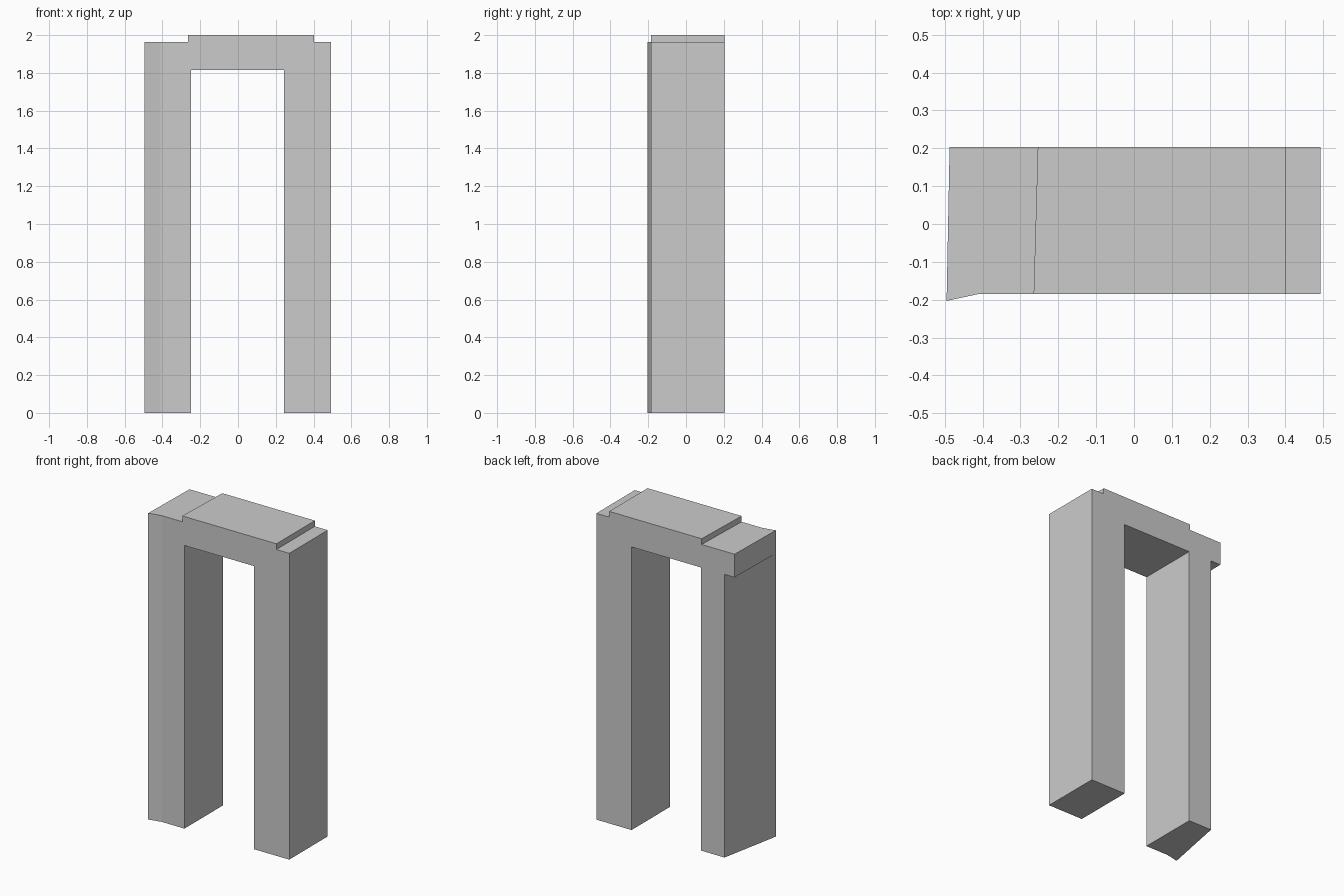
import bpy
import bmesh

cube = bpy.data.objects.get("Cube")
if cube:
    bpy.data.objects.remove(cube, do_unlink=True)

# One plain grey stone colour
stone = bpy.data.materials.new("grey_stone")
stone.use_nodes = True
colour = (0.6, 0.6, 0.6, 1)
stone.diffuse_color = colour
stone.node_tree.nodes["Principled BSDF"].inputs["Base Color"].default_value = colour


def prism(name, outline, bottom, top, cap_bottom=True, cap_top=True):
    """Extrude a counter-clockwise plan outline, leaving hidden ends open."""
    bm = bmesh.new()
    low = [bm.verts.new((x, y, bottom)) for x, y in outline]
    high = [bm.verts.new((x, y, top)) for x, y in outline]
    n = len(outline)
    for i in range(n):
        j = (i + 1) % n
        bm.faces.new((low[i], low[j], high[j], high[i]))
    if cap_bottom:
        bm.faces.new(low[::-1])
    if cap_top:
        bm.faces.new(high)
    mesh = bpy.data.meshes.new(name)
    bm.to_mesh(mesh)
    bm.free()
    mesh.materials.append(stone)
    obj = bpy.data.objects.new(name, mesh)
    bpy.context.collection.objects.link(obj)
    return obj


# Shared levels and plan positions
front, back = -0.185, 0.204
underside, shoulder, crown = 1.8145, 1.963, 2.0
side = 0.493
flare_corner = (-0.495, -0.203)
flare_start = (-0.411, front)

# Straight leg on the model's left
prism("left_leg", [(0.243, front), (side, front), (side, back), (0.243, back)],
      0, underside, cap_top=False)

# Right leg, flared at the front corner and narrower at the back
prism("right_leg", [flare_corner, flare_start, (-0.25, front), (-0.25, back), (-0.416, back)],
      0, underside, cap_top=False)

# Lintel spanning both legs, overhanging the narrow back of the right leg
prism("lintel", [flare_corner, flare_start, (side, front), (side, back), (-0.487, back)],
      underside, shoulder)

# Raised slab on top of the lintel
prism("top_slab", [(-0.265, front), (0.402, front), (0.402, back), (-0.254, back)],
      shoulder, crown, cap_bottom=False)
